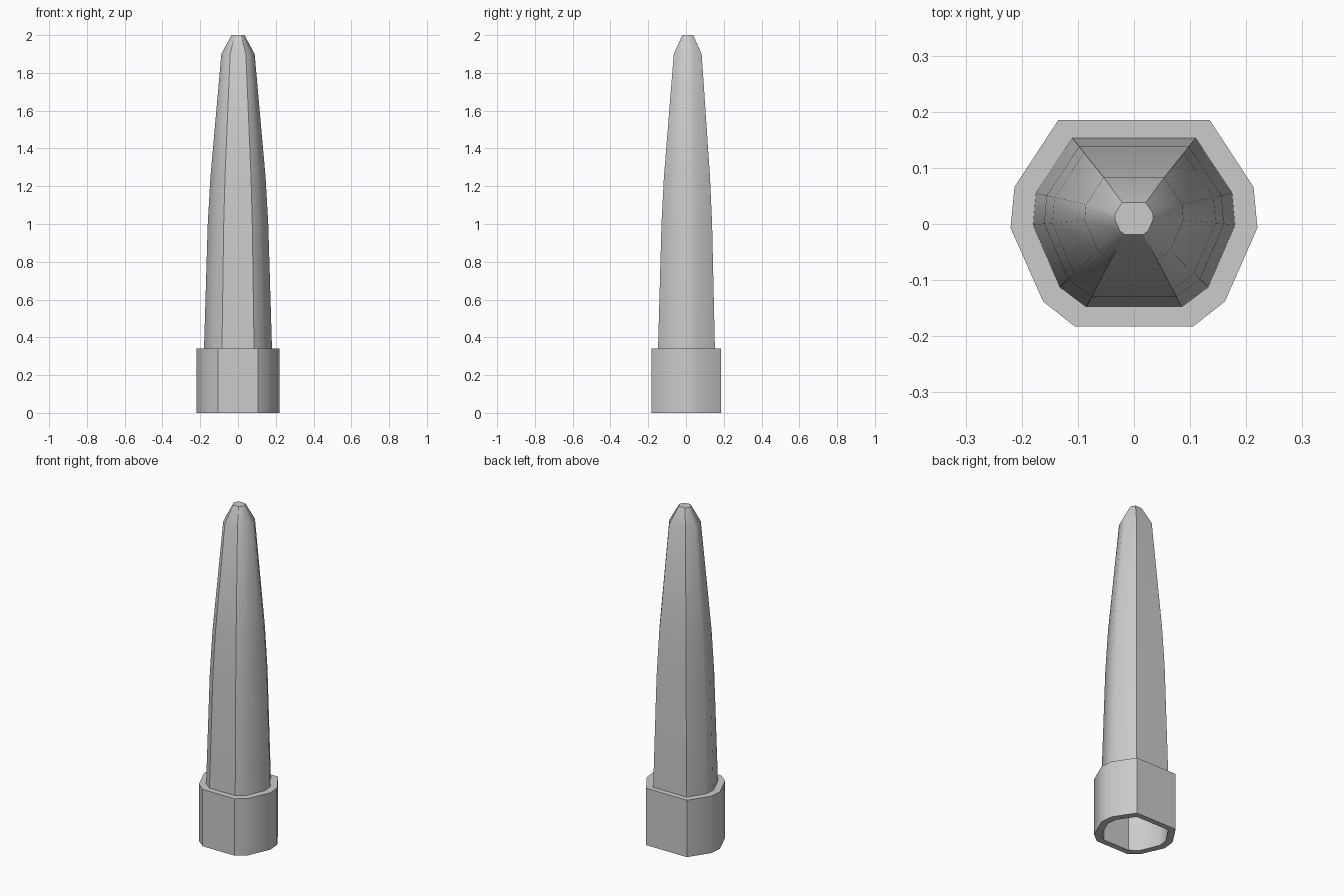
import bpy, bmesh, math

if "Cube" in bpy.data.objects:
    bpy.data.objects.remove(bpy.data.objects["Cube"], do_unlink=True)

grey = bpy.data.materials.new("light grey")
grey.use_nodes = True
grey.diffuse_color = (0.6, 0.6, 0.6, 1)
grey.node_tree.nodes["Principled BSDF"].inputs["Base Color"].default_value = (0.6, 0.6, 0.6, 1)


def mirrored(half):
    """Close a right-hand half outline (front to back) into a full loop."""
    return half + [(-x, y) for x, y in reversed(half)]


# Ten-sided outlines of the blade cover and its collar
BODY = mirrored([(0.085, -0.148), (0.132, -0.113), (0.18, -0.002), (0.175, 0.055), (0.11, 0.153)])
COLLAR = mirrored([(0.105, -0.183), (0.162, -0.138), (0.22, -0.007), (0.213, 0.066), (0.135, 0.185)])


def loft(name, sections, cap=False, closed=False):
    """Bridge sections of (outline, scale, y shift, z) into one object."""
    bm = bmesh.new()
    rings = [[bm.verts.new((x * s, y * s + dy, z)) for x, y in outline]
             for outline, s, dy, z in sections]
    pairs = list(zip(rings, rings[1:]))
    if closed:
        pairs.append((rings[-1], rings[0]))
    for low, high in pairs:
        n = len(low)
        for i in range(n):
            j = (i + 1) % n
            bm.faces.new((low[i], low[j], high[j], high[i]))
    if cap:
        bm.faces.new(rings[-1])
    mesh = bpy.data.meshes.new(name)
    bm.to_mesh(mesh)
    bm.free()
    mesh.materials.append(grey)
    obj = bpy.data.objects.new(name, mesh)
    bpy.context.collection.objects.link(obj)
    bpy.ops.object.select_all(action='DESELECT')
    obj.select_set(True)
    bpy.context.view_layer.objects.active = obj
    bpy.ops.object.shade_smooth_by_angle(angle=math.radians(32))
    return obj


# Tapering hollow body, open at the bottom
loft("tapered_body", [
    (BODY, 1.0, 0.0, 0.0),
    (BODY, 1.0, 0.0, 0.34),
    (BODY, 0.89, 0.002, 1.0),
    (BODY, 0.81, 0.003, 1.25),
    (BODY, 0.49, 0.008, 1.9),
    (BODY, 0.19, 0.009, 2.0),
], cap=True)

# Thick collar around the opening
loft("collar", [
    (BODY, 1.0, 0.0, 0.0),
    (COLLAR, 1.0, 0.0, 0.0),
    (COLLAR, 1.0, 0.0, 0.34),
    (BODY, 1.0, 0.0, 0.34),
])
